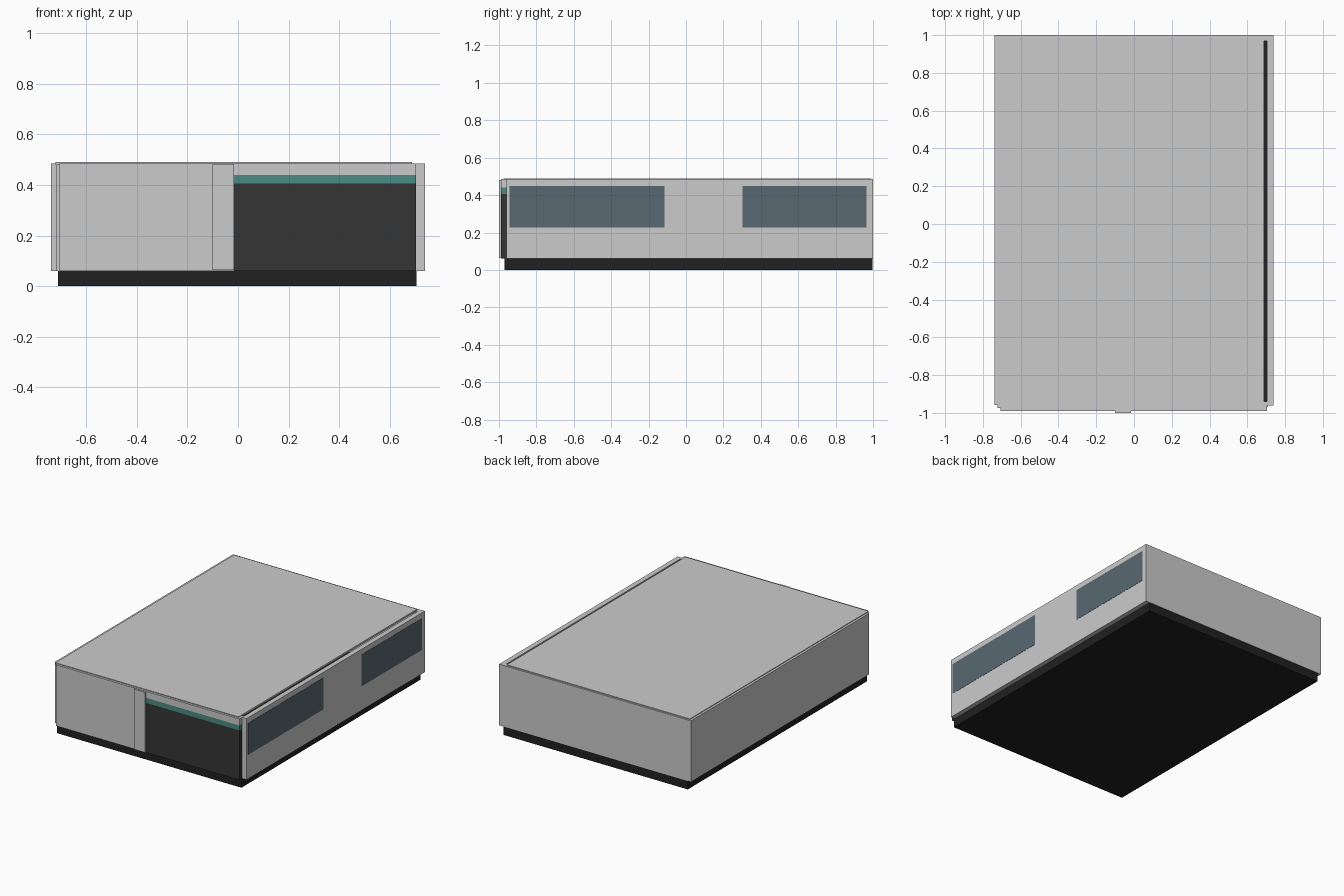
import bpy, bmesh

if "Cube" in bpy.data.objects:
    bpy.data.objects.remove(bpy.data.objects["Cube"])


def material(name, color):
    m = bpy.data.materials.new(name)
    m.diffuse_color = (*color, 1)
    m.use_nodes = True
    m.node_tree.nodes["Principled BSDF"].inputs["Base Color"].default_value = m.diffuse_color
    return m


def box(name, x, y, z, mat=None):
    """Box from (min, max) ranges on each axis."""
    bm = bmesh.new()
    bmesh.ops.create_cube(bm, size=1)
    for v in bm.verts:
        v.co = [r[0] if c < 0 else r[1] for c, r in zip(v.co, (x, y, z))]
    me = bpy.data.meshes.new(name)
    bm.to_mesh(me)
    bm.free()
    ob = bpy.data.objects.new(name, me)
    bpy.context.collection.objects.link(ob)
    if mat:
        me.materials.append(mat)
    return ob


black = material("foundation_black", (0.015, 0.015, 0.015))
dark = material("door_dark", (0.035, 0.035, 0.035))
teal = material("trim_teal", (0.07, 0.26, 0.23))
slate = material("window_slate", (0.10, 0.14, 0.165))

FLOOR, TOP = 0.06, 0.485
WALL = (FLOOR, TOP)

# Foundation slab
box("foundation", (-0.712, 0.706), (-0.97, 0.997), (0, FLOOR), black)

# Side and back walls
box("left_wall", (-0.738, -0.706), (-0.958, 0.97), WALL)
box("right_wall", (0.703, 0.738), (-0.96, 0.97), WALL)
box("back_wall", (-0.738, 0.738), (0.97, 1.0), WALL)
box("left_corner_post", (-0.72, -0.70), (-0.968, -0.95), WALL)

# Front wall, pillar and entrance
box("front_wall", (-0.706, -0.015), (-0.99, -0.96), WALL)
box("front_pillar", (-0.10, -0.015), (-1.0, -0.96), (FLOOR + 0.003, TOP - 0.003))
box("entrance_lintel", (-0.015, 0.703), (-0.99, -0.94), (0.44, TOP))
box("entrance_trim", (-0.015, 0.703), (-0.99, -0.96), (0.405, 0.44), teal)
box("entrance_door", (-0.015, 0.703), (-0.99, -0.96), (FLOOR, 0.405), dark)

# Roof panel, leaving a narrow slot beside the right wall
box("roof", (-0.722, 0.687), (-0.975, 0.988), (0.478, 0.49))

# Flush side windows
for name, span in (("front_window", (-0.943, -0.115)), ("rear_window", (0.302, 0.965))):
    box(name, (0.72, 0.7395), span, (0.228, 0.448), slate)
